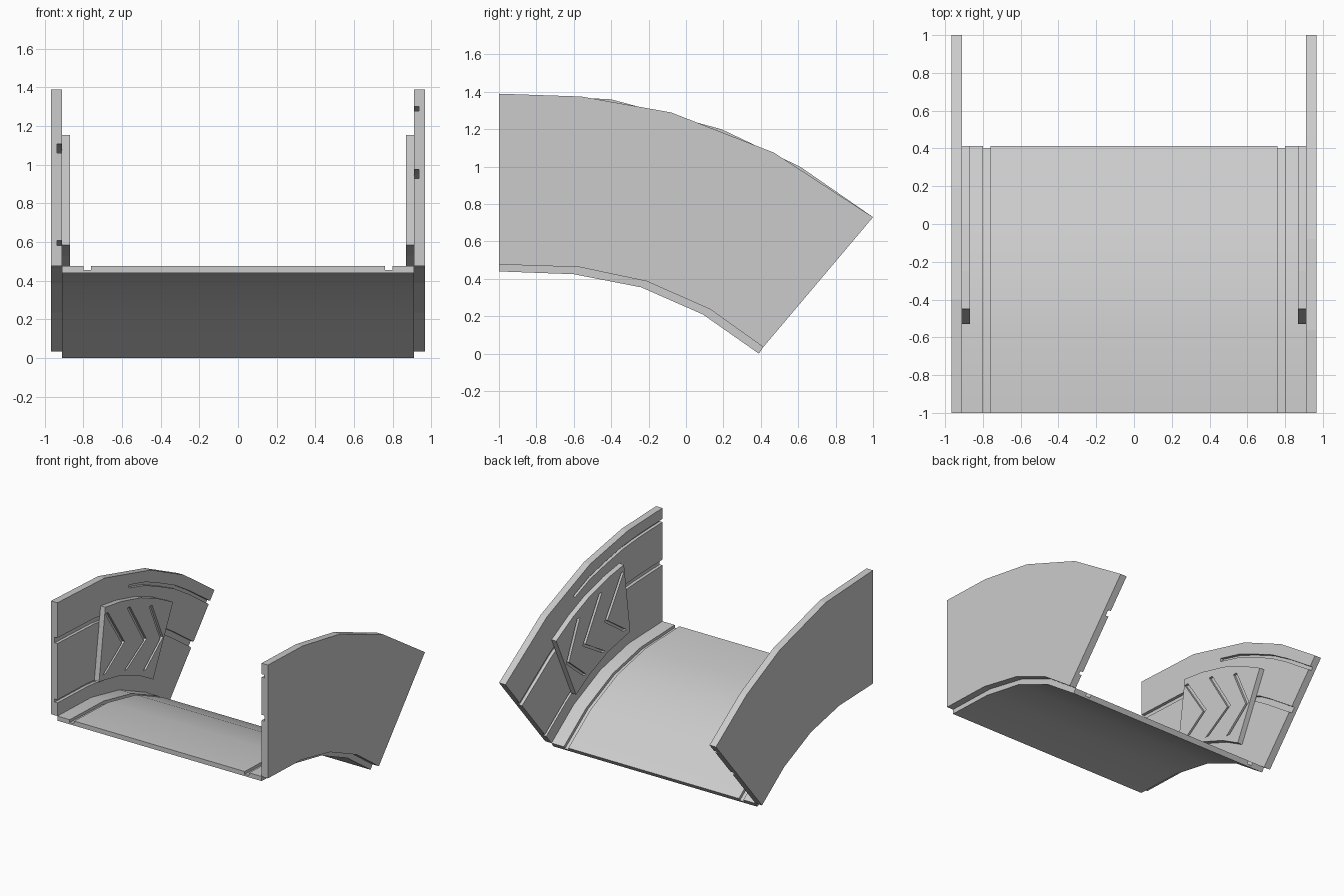
import bpy, bmesh

if "Cube" in bpy.data.objects:
    bpy.data.objects.remove(bpy.data.objects["Cube"])

def prism(name, polys, x0, x1):
    """Extrude (y, z) outlines from x0 to x1 as one object."""
    bm = bmesh.new()
    for poly in polys:
        a = [bm.verts.new((x0, y, z)) for y, z in poly]
        b = [bm.verts.new((x1, y, z)) for y, z in poly]
        bm.faces.new(a)
        bm.faces.new(b[::-1])
        for i in range(len(a)):
            j = (i + 1) % len(a)
            bm.faces.new((a[j], a[i], b[i], b[j]))
    return finish(name, bm)

def finish(name, bm):
    bmesh.ops.recalc_face_normals(bm, faces=bm.faces)
    me = bpy.data.meshes.new(name)
    bm.to_mesh(me)
    bm.free()
    ob = bpy.data.objects.new(name, me)
    bpy.context.collection.objects.link(ob)
    return ob

def cut(ob, cutter):
    mod = ob.modifiers.new("grooves", 'BOOLEAN')
    mod.operation = 'DIFFERENCE'
    mod.solver = 'EXACT'
    mod.object = cutter
    dg = bpy.context.evaluated_depsgraph_get()
    me = bpy.data.meshes.new_from_object(ob.evaluated_get(dg))
    ob.modifiers.clear()
    ob.data = me
    bpy.data.objects.remove(cutter)

def along(pts, ts, t):
    """Point on a polyline, extrapolated past both ends."""
    i = 0
    while i < len(ts) - 2 and t > ts[i + 1]:
        i += 1
    k = (t - ts[i]) / (ts[i + 1] - ts[i])
    return [a + (b - a) * k for a, b in zip(pts[i], pts[i + 1])]

UNI = [0, .25, .5, .75, 1]
under = [(-1, .44), (-.6, .425), (-.24, .355), (.09, .21), (.39, 0)]
deck = [(-1, .477), (-.57, .463), (-.21, .387), (.13, .237), (.413, .035)]
tops = {-1: ([(-1, 1.39), (-.4, 1.36), (.19, 1.2), (.61, 1.0), (1, .73)], [0, .28, .56, .78, 1]),
        1: ([(-1, 1.39), (-.56, 1.375), (-.08, 1.29), (.47, 1.075), (1, .73)], [0, .22, .44, .72, 1])}

# Curved floor with two long channels
half = [(.76, 1), (.76, .4), (.80, .4), (.80, 1), (.91, 1), (.91, 0)]
section = half + [(-x, f) for x, f in reversed(half)]
bm = bmesh.new()
rings = []
for u, d in zip(under, deck):
    rings.append([bm.verts.new((x, u[0] + (d[0] - u[0]) * f, u[1] + (d[1] - u[1]) * f))
                  for x, f in section])
for r, s in zip(rings, rings[1:]):
    for i in range(len(r)):
        j = (i + 1) % len(r)
        bm.faces.new((r[i], r[j], s[j], s[i]))
bm.faces.new(rings[0])
bm.faces.new(rings[-1][::-1])
floor = finish("floor", bm)
bpy.context.view_layer.objects.active = floor
floor.select_set(True)
bpy.ops.object.shade_smooth_by_angle()

# Wall grooves: start, end, depth down the wall, half width
grooves = [(-.05, .38, .335, .025), (-.05, .34, .87, .014),
           (.44, 1.05, .11, .014), (.6, 1.05, .48, .025)]

panel = [(-.45, 1.155), (-.25, 1.125), (0, 1.06), (.2, .98), (.413, .868),
         (.16, .34), (-.02, .44), (-.25, .53), (-.53, .585)]
chevrons = [[(-.45, 1.1), (-.24, .785), (-.48, .62)],
            [(-.17, 1.04), (.04, .70), (-.21, .55)],
            [(.11, .945), (.25, .635), (.03, .455)]]

for side, label in ((-1, "left"), (1, "right")):
    top, tt = tops[side]

    # Side wall; the right one is the left piece turned end for end
    wall = prism(label + "_wall", [top + deck[::-1]], side * .91, side * .967)
    bands = []
    for t0, t1, f, w in grooves:
        if side > 0:
            t0, t1 = 1 - t1, 1 - t0
        edge = []
        for g in (f - w, f + w):
            row = []
            for k in range(7):
                t = t0 + (t1 - t0) * k / 6
                o, n = along(top, tt, t), along(deck, UNI, t)
                row.append([a + (b - a) * g for a, b in zip(o, n)])
            edge.append(row)
        bands.append(edge[0] + edge[1][::-1])
    cut(wall, prism("groove_cutter", bands, side * .89, side * .935))

    # Raised arrow panel with three engraved chevrons
    board = prism(label + "_arrow_panel", [panel], side * .868, side * .912)
    marks = [c + [(y + .035, z) for y, z in reversed(c)] for c in chevrons]
    cut(board, prism("chevron_cutter", marks, side * .85, side * .888))
